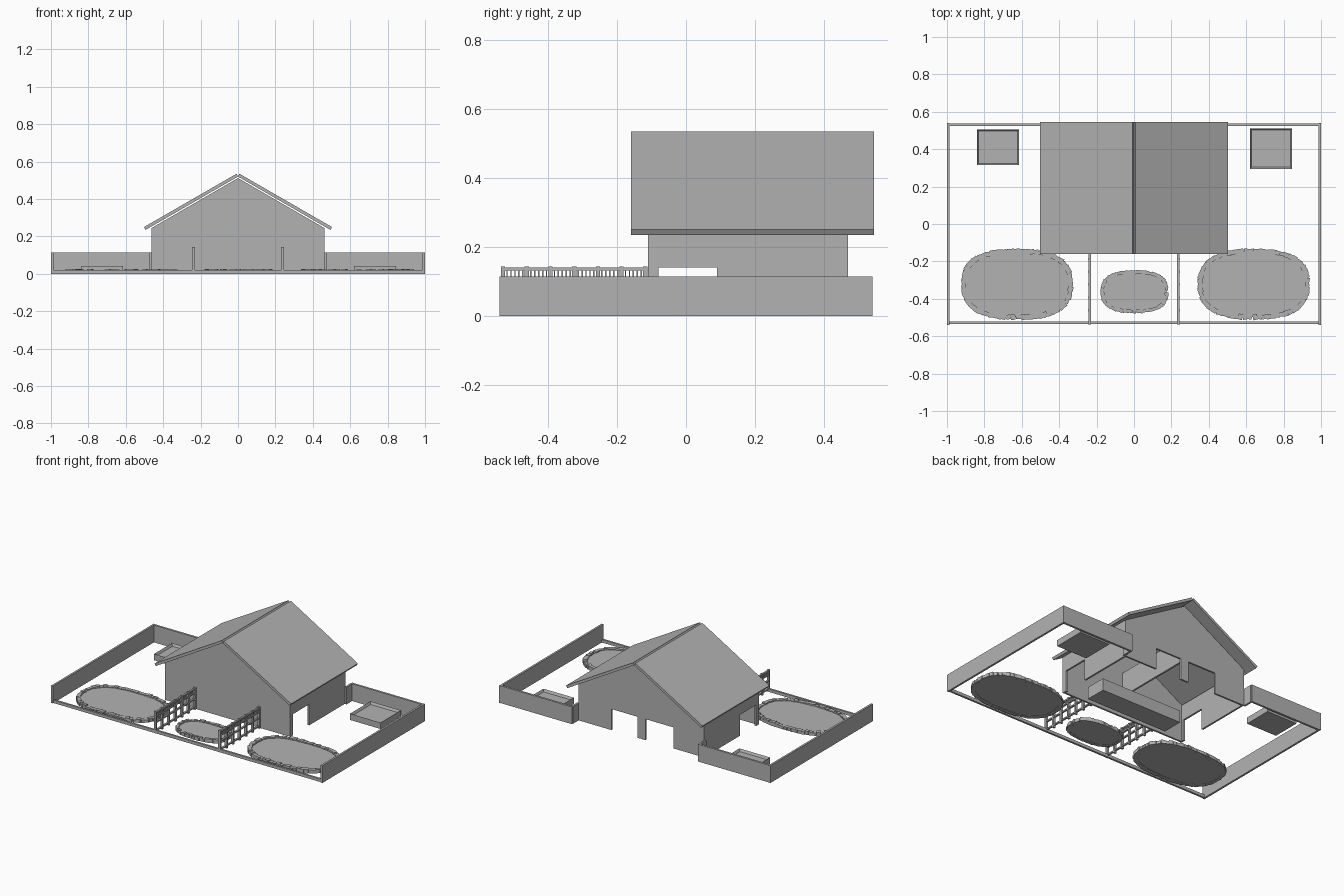
import bpy, bmesh, math, random
from mathutils import Matrix, Vector

random.seed(4)
if "Cube" in bpy.data.objects:
    bpy.data.objects.remove(bpy.data.objects["Cube"])

grey = bpy.data.materials.new("plain_grey")
grey.use_nodes = True
grey.diffuse_color = (0.45, 0.45, 0.45, 1)
grey.node_tree.nodes["Principled BSDF"].inputs["Base Color"].default_value = (0.45, 0.45, 0.45, 1)


def finish(name, bm):
    bmesh.ops.recalc_face_normals(bm, faces=bm.faces)
    mesh = bpy.data.meshes.new(name)
    bm.to_mesh(mesh)
    bm.free()
    mesh.materials.append(grey)
    ob = bpy.data.objects.new(name, mesh)
    bpy.context.collection.objects.link(ob)
    return ob


def add_box(bm, x0, x1, y0, y1, z0, z1):
    m = Matrix.Translation(((x0 + x1) / 2, (y0 + y1) / 2, (z0 + z1) / 2))
    bmesh.ops.create_cube(bm, size=1, matrix=m @ Matrix.Diagonal((x1 - x0, y1 - y0, z1 - z0, 1)))


def box(name, *dims):
    bm = bmesh.new()
    add_box(bm, *dims)
    return finish(name, bm)


def slab(name, points, axis, start, end):
    """Extrude a 2D outline (side, z) along the x or y axis."""
    bm = bmesh.new()
    place = (lambda a, z: (start, a, z)) if axis == "x" else (lambda a, z: (a, start, z))
    face = bm.faces.new([bm.verts.new(place(a, z)) for a, z in points])
    out = bmesh.ops.extrude_face_region(bm, geom=[face])
    move = Vector((end - start, 0, 0)) if axis == "x" else Vector((0, end - start, 0))
    bmesh.ops.translate(bm, vec=move, verts=[v for v in out["geom"] if isinstance(v, bmesh.types.BMVert)])
    return finish(name, bm)


SIDES = (("right", -1), ("left", 1))

# House: gable walls, the back one with two low openings
W, EAVE, APEX, DOOR = 0.462, 0.245, 0.512, 0.14
gable = [(W, EAVE), (0, APEX), (-W, EAVE)]
slab("house_front_wall", [(-W, 0), (W, 0)] + gable, "y", -0.11, -0.098)
notches = []
for a, b in ((-0.236, -0.03), (0.03, 0.22)):
    notches += [(a, 0), (a, DOOR), (b, DOOR), (b, 0)]
slab("house_back_wall", [(-W, 0)] + notches + [(W, 0)] + gable, "y", 0.458, 0.47)

# House side walls with an opening near the front, and the roof slopes
wall_outline = [(-0.11, 0), (-0.08, 0), (-0.08, DOOR), (0.09, DOOR), (0.09, 0),
                (0.47, 0), (0.47, EAVE), (-0.11, EAVE)]
for side, s in SIDES:
    slab(side + "_house_wall", wall_outline, "x", s * W, s * (W - 0.012))
    slope = [(0, 0.52), (s * 0.008, 0.535), (s * 0.503, 0.25), (s * 0.494, 0.235)]
    slab(side + "_roof_slope", slope, "y", -0.16, 0.545)
    # Low blocks inside the house
    box(side + "_inside_block", s * 0.15 - 0.15, s * 0.15 + 0.15, -0.07, 0.07, 0, 0.08)
box("inside_partition", -0.006, 0.006, -0.1, 0.46, 0.14, 0.3)

# Boundary walls and front kerb
for side, s in SIDES:
    box(side + "_boundary_wall", *sorted((s, s * 0.987)), -0.54, 0.54, 0, 0.115)
    box(side + "_back_wall", *sorted((s * 0.99, s * 0.465)), 0.524, 0.538, 0, 0.115)
    box(side + "_return_wall", *sorted((s * 0.475, s * 0.463)), 0.465, 0.53, 0, 0.115)
box("front_kerb", -0.99, 0.99, -0.535, -0.522, 0, 0.02)

# Garden fences beside the entrance
for side, s in SIDES:
    bm = bmesh.new()
    c, y0, y1, bays = s * 0.237, -0.53, -0.118, 6
    step = (y1 - y0) / bays
    for i in range(bays + 1):
        y = y0 + i * step
        add_box(bm, c - 0.008, c + 0.008, y - 0.006, y + 0.006, 0, 0.144)
        if i < bays:
            for k in range(1, 6):
                p = y + k * step / 6
                add_box(bm, c - 0.003, c + 0.003, p - 0.002, p + 0.002, 0.11, 0.134)
    for z in (0.012, 0.066, 0.106, 0.132):
        add_box(bm, c - 0.006, c + 0.006, y0, y1, z, z + 0.009)
    finish(side + "_garden_fence", bm)


def oval(t, rx, ry, power=2.6):
    c, s = math.cos(t), math.sin(t)
    return (math.copysign(abs(c) ** (2 / power), c) * rx,
            math.copysign(abs(s) ** (2 / power), s) * ry)


# Ponds: flat oval bed with a ring of uneven stones
def pond(name, cx, cy, rx, ry, width):
    bm = bmesh.new()
    rim = [bm.verts.new((cx + x, cy + y, 0.002))
           for x, y in (oval(i * math.tau / 64, rx - width / 2, ry - width / 2) for i in range(64))]
    face = bm.faces.new(rim)
    out = bmesh.ops.extrude_face_region(bm, geom=[face])
    bmesh.ops.translate(bm, vec=(0, 0, 0.013), verts=[v for v in out["geom"] if isinstance(v, bmesh.types.BMVert)])
    finish(name + "_bed", bm)

    # Space the stones evenly along the outline
    path = [Vector((*oval(i * math.tau / 720, rx - width / 2, ry - width / 2), 0)) for i in range(721)]
    bm = bmesh.new()
    gap, run = width * 0.8, 0
    for a, b in zip(path, path[1:]):
        run += (b - a).length
        if run < gap:
            continue
        run = 0
        angle = math.atan2(b.y - a.y, b.x - a.x) + random.uniform(-0.25, 0.25)
        size = (gap * 1.1, width * random.uniform(0.75, 1.1), random.uniform(0.018, 0.026))
        m = (Matrix.Translation((cx + b.x, cy + b.y, size[2] / 2))
             @ Matrix.Rotation(angle, 4, "Z") @ Matrix.Diagonal((*size, 1)))
        bmesh.ops.create_cube(bm, size=1, matrix=m)
    finish(name + "_stones", bm)


pond("right_pond", -0.625, -0.322, 0.3, 0.19, 0.028)
pond("left_pond", 0.64, -0.322, 0.3, 0.19, 0.028)
pond("middle_pond", 0.003, -0.362, 0.182, 0.115, 0.02)


# Raised planter trays in the back corners
def planter(name, x0, x1, y0, y1):
    bm = bmesh.new()
    add_box(bm, x0, x1, y0, y1, 0, 0.042)
    top = max(bm.faces, key=lambda f: f.calc_center_median().z)
    bmesh.ops.inset_individual(bm, faces=[top], thickness=0.012)
    bmesh.ops.translate(bm, vec=(0, 0, -0.016), verts=top.verts)
    finish(name, bm)


planter("right_planter", -0.84, -0.615, 0.315, 0.505)
planter("left_planter", 0.62, 0.845, 0.295, 0.51)
